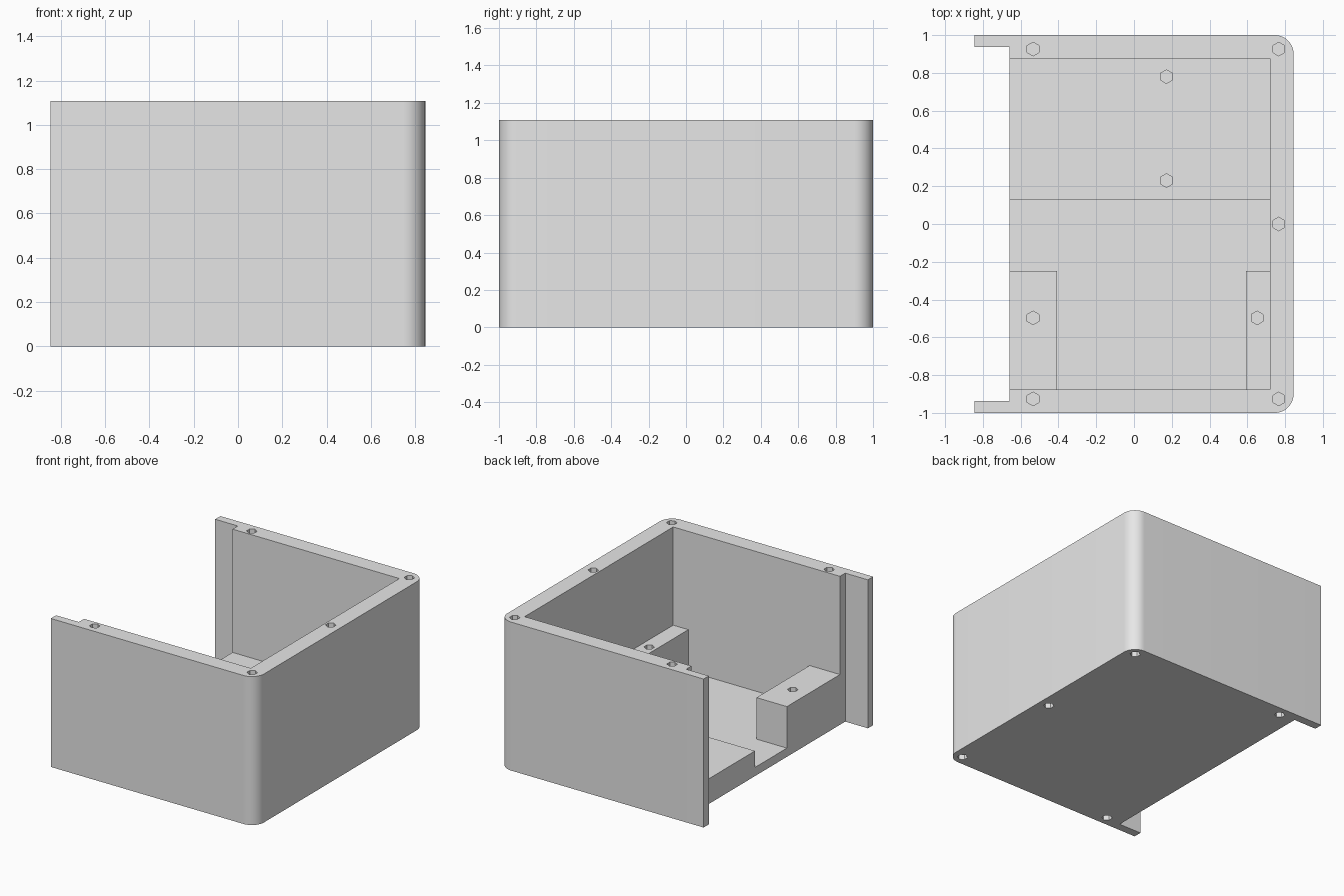
import bpy
import bmesh
from math import cos, sin, pi, radians

cube = bpy.data.objects.get("Cube")
if cube:
    bpy.data.objects.remove(cube, do_unlink=True)

HEIGHT, X, Y, RADIUS = 1.108, 0.845, 1.0, 0.1
WALL_X, WALL_Y = 0.719, 0.876      # inner wall faces
EDGE_X, TAB_Y = -0.658, 0.938      # open edge and tab inner face

grey = bpy.data.materials.new("light grey")
grey.use_nodes = True
grey.diffuse_color = (0.8, 0.8, 0.8, 1)
grey.node_tree.nodes["Principled BSDF"].inputs["Base Color"].default_value = (0.8, 0.8, 0.8, 1)


def prism(name, outline, z0, z1):
    """Extrude a counter-clockwise outline between two heights."""
    bm = bmesh.new()
    face = bm.faces.new([bm.verts.new((x, y, z0)) for x, y in outline])
    top = bmesh.ops.extrude_face_region(bm, geom=[face])["geom"]
    verts = [v for v in top if isinstance(v, bmesh.types.BMVert)]
    bmesh.ops.translate(bm, verts=verts, vec=(0, 0, z1 - z0))
    bmesh.ops.recalc_face_normals(bm, faces=bm.faces)
    mesh = bpy.data.meshes.new(name)
    bm.to_mesh(mesh)
    bm.free()
    mesh.materials.append(grey)
    obj = bpy.data.objects.new(name, mesh)
    bpy.context.collection.objects.link(obj)
    return obj


def arc(cx, cy, r, start, end, n):
    angles = [start + (end - start) * i / n for i in range(n + 1)]
    return [(cx + r * cos(a), cy + r * sin(a)) for a in angles]


def cut(target, cutter):
    cutter.hide_render = True
    mod = target.modifiers.new("cut", 'BOOLEAN')
    mod.operation, mod.solver, mod.object = 'DIFFERENCE', 'EXACT', cutter
    bpy.context.view_layer.objects.active = target
    bpy.ops.object.modifier_apply(modifier=mod.name)
    bpy.data.objects.remove(cutter, do_unlink=True)


def cut_box(x0, x1, y0, y1, z0):
    cut(case, prism("pocket", [(x0, y0), (x1, y0), (x1, y1), (x0, y1)], z0, HEIGHT + 0.2))


def cut_hole(x, y, z0, z1):
    hexagon = arc(x, y, 0.036, pi / 6, pi / 6 + 2 * pi, 6)[:-1]
    cut(case, prism("hole", hexagon, z0, z1))


# Solid block with two rounded corners and two tabs on the open side
outline = [(-X, -Y)]
outline += arc(X - RADIUS, -Y + RADIUS, RADIUS, -pi / 2, 0, 12)
outline += arc(X - RADIUS, Y - RADIUS, RADIUS, 0, pi / 2, 12)
outline += [(-X, Y), (-X, TAB_Y), (EDGE_X, TAB_Y), (EDGE_X, -TAB_Y), (-X, -TAB_Y)]
case = prism("open_case", outline, 0, HEIGHT)

# Main cavity, raised shelf, low channel, gap between the mounting blocks
cut_box(-0.8, WALL_X, -WALL_Y, WALL_Y, 0.375)
cut_box(-0.8, WALL_X, 0.126, WALL_Y, 0.188)
cut_box(-0.8, WALL_X, -0.25, 0.126, 0.065)
cut_box(-0.407, 0.594, -WALL_Y, 0, 0.065)

# Screw holes in the rim and the underside
for x, y in [(-0.534, 0.926), (0.766, 0.926), (0.766, 0), (0.766, -0.926), (-0.534, -0.926)]:
    cut_hole(x, y, HEIGHT - 0.25, HEIGHT + 0.1)
    cut_hole(x, y, -0.1, 0.25)

# Screw holes in the shelf and the mounting blocks
for x, y, top in [(0.172, 0.78, 0.188), (0.172, 0.23, 0.188),
                  (-0.534, -0.497, 0.375), (0.652, -0.497, 0.375)]:
    cut_hole(x, y, top - 0.125, top + 0.1)

# Merge coplanar faces and shade the rounded corners
bm = bmesh.new()
bm.from_mesh(case.data)
bmesh.ops.remove_doubles(bm, verts=bm.verts, dist=0.0001)
bmesh.ops.dissolve_limit(bm, angle_limit=radians(0.5), verts=bm.verts, edges=bm.edges)
bm.to_mesh(case.data)
bm.free()
case.select_set(True)
bpy.context.view_layer.objects.active = case
bpy.ops.object.shade_smooth_by_angle(angle=radians(30))
